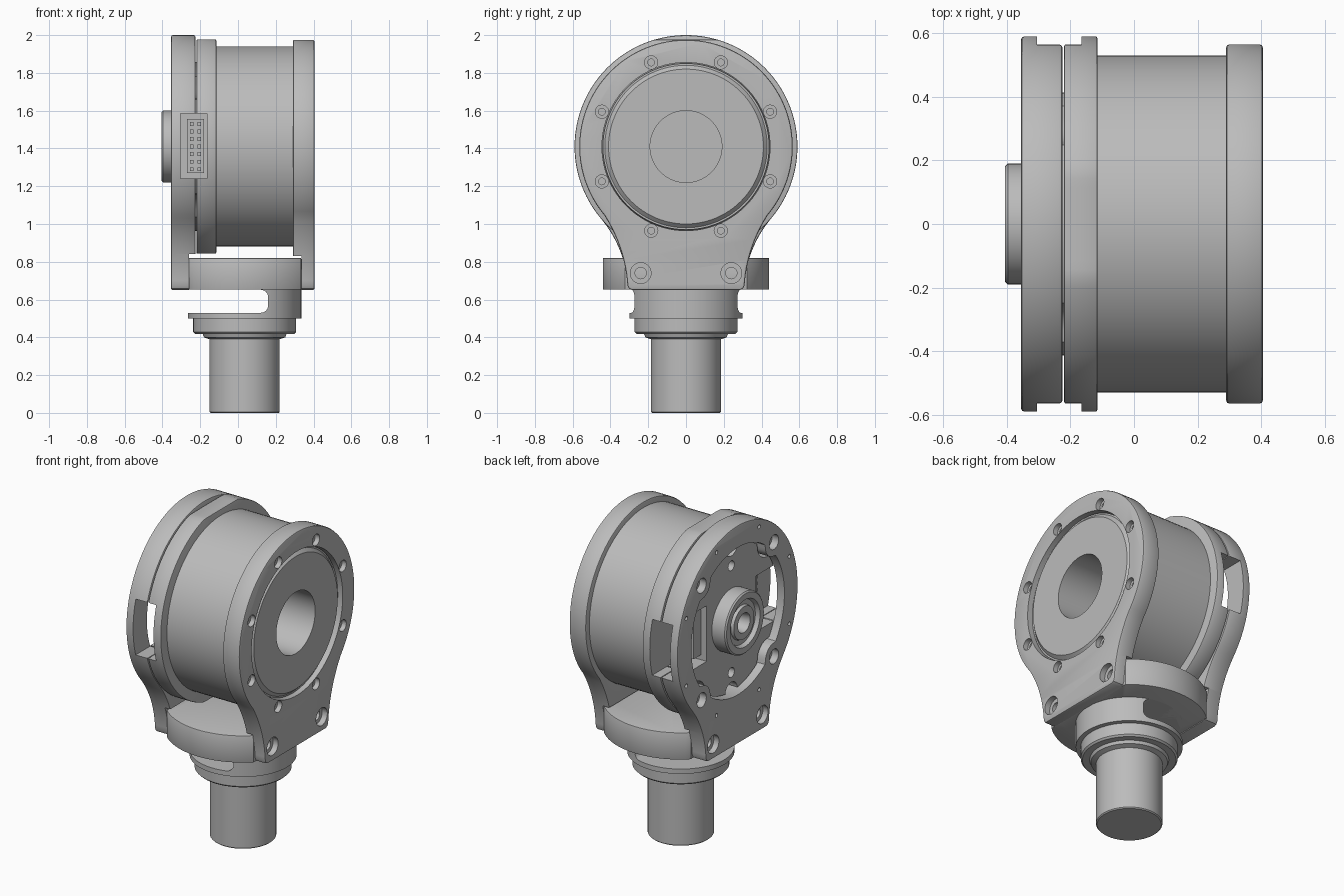
import bpy, bmesh
from math import sin, cos, pi, sqrt, radians
from mathutils import Vector

if "Cube" in bpy.data.objects:
    bpy.data.objects.remove(bpy.data.objects["Cube"])

metal = bpy.data.materials.new("grey_metal")
metal.use_nodes = True
grey = (0.5, 0.5, 0.5, 1)
metal.diffuse_color = grey
metal.node_tree.nodes["Principled BSDF"].inputs["Base Color"].default_value = grey

CZ = 1.41      # height of the drum axis
PX = 0.035     # x of the post axis


def finish(name, bm):
    bmesh.ops.recalc_face_normals(bm, faces=bm.faces)
    me = bpy.data.meshes.new(name)
    bm.to_mesh(me)
    bm.free()
    me.materials.append(metal)
    ob = bpy.data.objects.new(name, me)
    bpy.context.collection.objects.link(ob)
    return ob


def prism(name, outline, a, b, axis="x", bevel=0):
    """Extrude a 2D outline along one axis, with optional rounded rims."""
    place = {"x": lambda u, v, w: (w, u, v),
             "y": lambda u, v, w: (u, w, v),
             "z": lambda u, v, w: (u, v, w)}[axis]
    bm = bmesh.new()
    base = bm.faces.new([bm.verts.new(place(u, v, a)) for u, v in outline])
    top = bmesh.ops.extrude_face_region(bm, geom=[base], use_keep_orig=True)["geom"]
    moved = [g for g in top if isinstance(g, bmesh.types.BMVert)]
    bmesh.ops.translate(bm, verts=moved, vec=Vector(place(0, 0, b - a)))
    if bevel:
        rims = {e for f in bm.faces if len(f.verts) > 4 for e in f.edges}
        bmesh.ops.bevel(bm, geom=list(rims), offset=bevel, segments=2,
                        profile=0.5, affect="EDGES")
    return finish(name, bm)


def lathe(name, profile, axis, steps=96):
    """Turn a closed (position, radius) profile about the drum or post axis."""
    bm = bmesh.new()
    rings = []
    for i in range(steps):
        t = 2 * pi * i / steps
        c, s = cos(t), sin(t)
        rings.append([bm.verts.new((p, r * c, CZ + r * s) if axis == "x"
                                   else (PX + r * c, r * s, p)) for p, r in profile])
    n = len(profile)
    for i in range(steps):
        one, two = rings[i], rings[(i + 1) % steps]
        for j in range(n):
            k = (j + 1) % n
            if profile[j][1] or profile[k][1]:
                bm.faces.new((one[j], one[k], two[k], two[j]))
    bmesh.ops.remove_doubles(bm, verts=bm.verts, dist=1e-5)
    bmesh.ops.dissolve_degenerate(bm, edges=bm.edges, dist=1e-6)
    return finish(name, bm)


def circle(r, u=0, v=CZ, n=96):
    return [(u + r * cos(2 * pi * i / n), v + r * sin(2 * pi * i / n)) for i in range(n)]


def rect(u0, u1, v0, v1):
    return [(u0, v0), (u1, v0), (u1, v1), (u0, v1)]


def cut(ob, cutters):
    for c in cutters:
        c.hide_render = True
        m = ob.modifiers.new("cut", "BOOLEAN")
        m.operation, m.solver, m.object = "DIFFERENCE", "EXACT", c
    dg = bpy.context.evaluated_depsgraph_get()
    ob.data = bpy.data.meshes.new_from_object(ob.evaluated_get(dg))
    ob.modifiers.clear()
    for c in cutters:
        bpy.data.objects.remove(c)


def bracket_outline(r):
    """Round head flowing through a concave neck into a square foot."""
    half = [(r * cos(t), CZ + r * sin(t))
            for t in (radians(90 - 130 * i / 48) for i in range(49))]
    p0, p1, p2 = half[-1], (0.33, 0.885), (0.312, 0.70)
    for i in range(1, 11):
        t = i / 10
        half.append(tuple((1 - t) ** 2 * a + 2 * t * (1 - t) * b + t * t * c
                          for a, b, c in zip(p0, p1, p2)))
    half += [(0.31, 0.675), (0.302, 0.658), (0.285, 0.65)]
    return half + [(-u, v) for u, v in reversed(half[1:])]


def scalloped(r, boss):
    """Circle interrupted by four screw bosses on the diagonals."""
    pts = []
    for i in range(192):
        t = 2 * pi * i / 192
        phi = (t % (pi / 2)) - pi / 4
        inside = boss ** 2 - (0.5 * sin(phi)) ** 2
        d = min(r, 0.5 * cos(phi) - sqrt(inside)) if inside > 0 else r
        pts.append((d * cos(t), CZ + d * sin(t)))
    return pts


def holes(places, r, a, b):
    return [prism("hole_cutter", circle(r, u, v, 24), a, b) for u, v in places]


def polar(r, start, count):
    return [(r * cos(radians(start) + 2 * pi * i / count),
             CZ + r * sin(radians(start) + 2 * pi * i / count)) for i in range(count)]


FEET = [(-0.24, 0.74), (0.24, 0.74)]
SIDES = (-1, 1)


def window_cutters(x0, x1):
    return [prism("window_cutter", rect(*sorted((s * 0.24, s * 0.8)), CZ - 0.17, CZ + 0.175),
                  x0, x1) for s in SIDES]


# Right bracket: bolted face with a recess for the rotor
right = prism("right_bracket", bracket_outline(0.565), 0.29, 0.405, bevel=0.01)
cut(right, [prism("foot_cutter", rect(-0.6, 0.6, 0.5, 0.83), 0.2, 0.335),
            prism("recess_cutter", circle(0.445), 0.25, 0.5)]
    + holes(polar(0.482, 22.5, 8), 0.035, 0.375, 0.5)
    + holes(polar(0.482, 22.5, 8), 0.018, 0.32, 0.5)
    + holes(FEET, 0.055, 0.37, 0.5) + holes(FEET, 0.03, 0.3, 0.5))

# Drum with its rotor face and deep central bore
lathe("drum", [(-0.13, 0), (-0.13, 0.53), (0.32, 0.53), (0.32, 0.445), (0.375, 0.44),
               (0.375, 0.43), (0.395, 0.41), (0.395, 0.19), (-0.1, 0.19), (-0.1, 0)], "x")

# Left bracket: open ring with screw bosses and side windows
left = prism("left_bracket", bracket_outline(0.59), -0.355, -0.225, bevel=0.01)
cut(left, [prism("foot_cutter", rect(-0.6, 0.6, 0.5, 0.84), -0.26, -0.1),
           prism("opening_cutter", scalloped(0.455, 0.085), -0.5, -0.1)]
    + window_cutters(-0.305, -0.1)
    + holes(polar(0.5, 45, 4), 0.045, -0.5, -0.31)
    + holes(polar(0.5, 45, 4), 0.025, -0.5, -0.25)
    + holes(polar(0.545, 22.5, 8), 0.012, -0.5, -0.32)
    + holes(FEET, 0.055, -0.5, -0.32) + holes(FEET, 0.03, -0.5, -0.2))

# Backing ring with flats at top and bottom
flats = [(u, max(CZ - 0.567, min(CZ + 0.567, v))) for u, v in circle(0.59, n=128)]
ring = prism("backing_ring", flats, -0.22, -0.115, bevel=0.006)
cut(ring, [prism("opening_cutter", circle(0.455), -0.4, -0.165)]
    + window_cutters(-0.4, -0.165))

# Recessed inner plate with side pockets
plate = prism("inner_plate", scalloped(0.447, 0.1), -0.31, -0.16)
cut(plate, window_cutters(-0.4, -0.165)
    + holes([(0, CZ + 0.33), (0, CZ - 0.33)], 0.03, -0.4, -0.25)
    + holes([(0, CZ + 0.45), (0, CZ - 0.45)], 0.06, -0.4, -0.25))

# Hub and bearing
lathe("hub", [(-0.3, 0), (-0.3, 0.19), (-0.397, 0.19), (-0.405, 0.182), (-0.405, 0.145),
              (-0.38, 0.135), (-0.38, 0.105), (-0.397, 0.1), (-0.397, 0.06),
              (-0.33, 0.05), (-0.33, 0)], "x", 64)

# Connectors with pins inside both side windows
for s, side in zip(SIDES, ("front", "back")):
    prism(side + "_connector", rect(-0.27, -0.18, CZ - 0.14, CZ + 0.145),
          s * 0.235, s * 0.31, "y")
    for col in (-0.245, -0.205):
        for row in range(7):
            z = CZ - 0.12 + row * 0.04
            prism(side + "_pin", rect(col - 0.01, col + 0.01, z - 0.01, z + 0.01),
                  s * 0.3, s * 0.335, "y")

# Saddle disc trimmed to fit between the bracket feet
trimmed = [(max(-0.26, min(0.335, u)), v) for u, v in circle(0.44, PX, 0, 160)]
prism("saddle", trimmed, 0.652, 0.82, "z", bevel=0.005)

# Post: shaft, stepped collar, flange and slotted neck
post = lathe("post", [(0, 0), (0, 0.18), (0.006, 0.186), (0.39, 0.186), (0.4, 0.215),
                      (0.418, 0.222), (0.418, 0.262), (0.428, 0.272), (0.5, 0.272),
                      (0.5, 0.3), (0.66, 0.3), (0.66, 0)], "z")
fillet = 0.04
slot = [(-0.5, 0.652), (-0.5, 0.53)]
for v, start in ((0.53 + fillet, -90), (0.652 - fillet, 0)):
    slot += [(0.16 - fillet + fillet * cos(radians(start + a)),
              v + fillet * sin(radians(start + a))) for a in range(0, 91, 15)]
cut(post, [prism("slot_cutter", slot, -0.6, 0.6, "y")])

# Smooth curved faces, keep edges crisp
for ob in bpy.context.view_layer.objects:
    ob.select_set(ob.type == "MESH" and metal.name in ob.data.materials)
    if ob.select_get():
        bpy.context.view_layer.objects.active = ob
bpy.ops.object.shade_smooth_by_angle(angle=radians(30))
